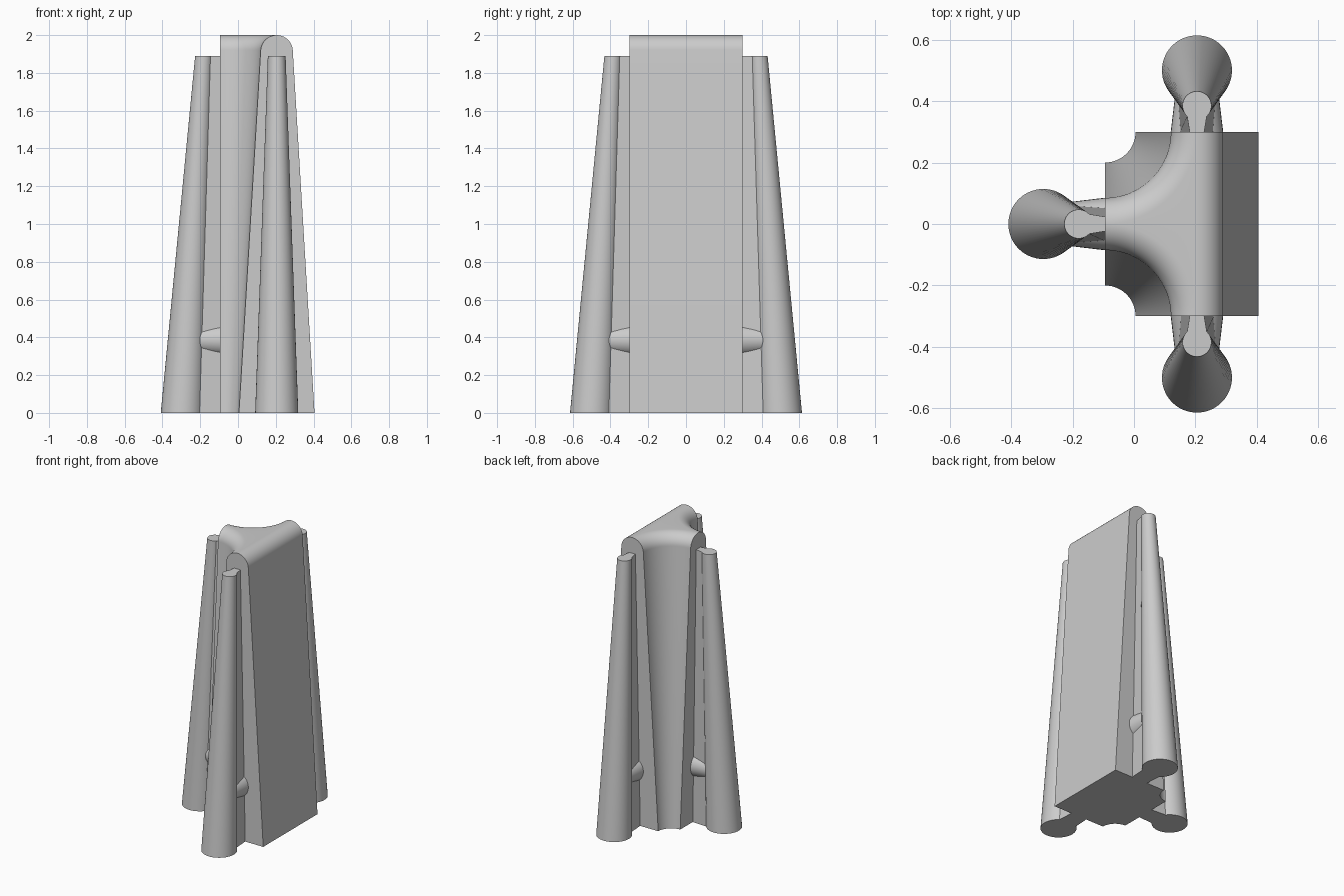
import bpy, bmesh
from math import sin, cos, pi, asin, radians

cube = bpy.data.objects.get("Cube")
if cube:
    bpy.data.objects.remove(cube, do_unlink=True)

grey = bpy.data.materials.new("plain grey")
grey.use_nodes = True
colour = (0.6, 0.6, 0.6, 1)
grey.diffuse_color = colour
grey.node_tree.nodes["Principled BSDF"].inputs["Base Color"].default_value = colour


def loft(name, rings, location=(0, 0, 0), turn=0):
    """Skin matching rings of points, cap both ends and place the part."""
    bm = bmesh.new()
    loops = [[bm.verts.new(p) for p in ring] for ring in rings]
    n = len(loops[0])
    for low, high in zip(loops, loops[1:]):
        for i in range(n):
            j = (i + 1) % n
            bm.faces.new((low[i], low[j], high[j], high[i]))
    bm.faces.new(loops[0][::-1])
    bm.faces.new(loops[-1])
    bmesh.ops.recalc_face_normals(bm, faces=bm.faces)
    mesh = bpy.data.meshes.new(name)
    bm.to_mesh(mesh)
    bm.free()
    mesh.materials.append(grey)
    obj = bpy.data.objects.new(name, mesh)
    bpy.context.collection.objects.link(obj)
    obj.location = location
    obj.rotation_euler.z = turn
    bpy.ops.object.select_all(action='DESELECT')
    obj.select_set(True)
    bpy.context.view_layer.objects.active = obj
    bpy.ops.object.shade_smooth_by_angle(angle=radians(30))
    return obj


# Tower: T-shaped section whose arms get thinner upwards and end in a round ridge
RIDGE_X, HALF, ARM_END = 0.205, 0.3, -0.095
ROUND, HEIGHT = 0.085, 2.0


def tower_ring(w, z, steps=28):
    r = HALF - w
    ring = [(RIDGE_X + w, -HALF, z), (RIDGE_X + w, HALF, z)]
    sweep = [pi / 2 * i / steps for i in range(steps + 1)]
    ring += [(ARM_END + r * cos(a), HALF - r * sin(a), z) for a in sweep]
    ring += [(ARM_END + r * cos(a), -HALF + r * sin(a), z) for a in reversed(sweep)]
    return ring


start, steps = 0.06, 14
rings = [tower_ring(0.2, 0)]
for i in range(steps + 1):
    a = start + (pi / 2 - start) * i / steps
    rings.append(tower_ring(max(ROUND * cos(a), 0.001), HEIGHT - ROUND + ROUND * sin(a)))
loft("tower_body", rings)


# Legs: leaning tapered columns, each joined to the tower by a thin web
def leg_ring(centre, radius, neck, root, z, steps=48):
    t = asin(neck / radius)
    angles = [t + (2 * pi - 2 * t) * i / steps for i in range(steps + 1)]
    ring = [(centre - radius * cos(a), radius * sin(a), z) for a in angles]
    return ring + [(-0.01, -root, z), (-0.01, root, z)]


# Pegs: short round cones crossing each web
def peg_ring(x, radius, z=0.385, steps=32):
    return [(x, radius * cos(2 * pi * i / steps), z + radius * sin(2 * pi * i / steps))
            for i in range(steps)]


places = {
    "front": ((RIDGE_X, -HALF, 0), -pi / 2),
    "back": ((RIDGE_X, HALF, 0), pi / 2),
    "right": ((ARM_END, 0, 0), pi),
}
for side, (spot, turn) in places.items():
    loft(side + "_leg", [leg_ring(0.2, 0.114, 0.068, 0.06, 0),
                         leg_ring(0.085, 0.047, 0.032, 0.022, 1.89)], spot, turn)
    loft(side + "_peg", [peg_ring(-0.005, 0.086), peg_ring(0.12, 0.071)], spot, turn)
